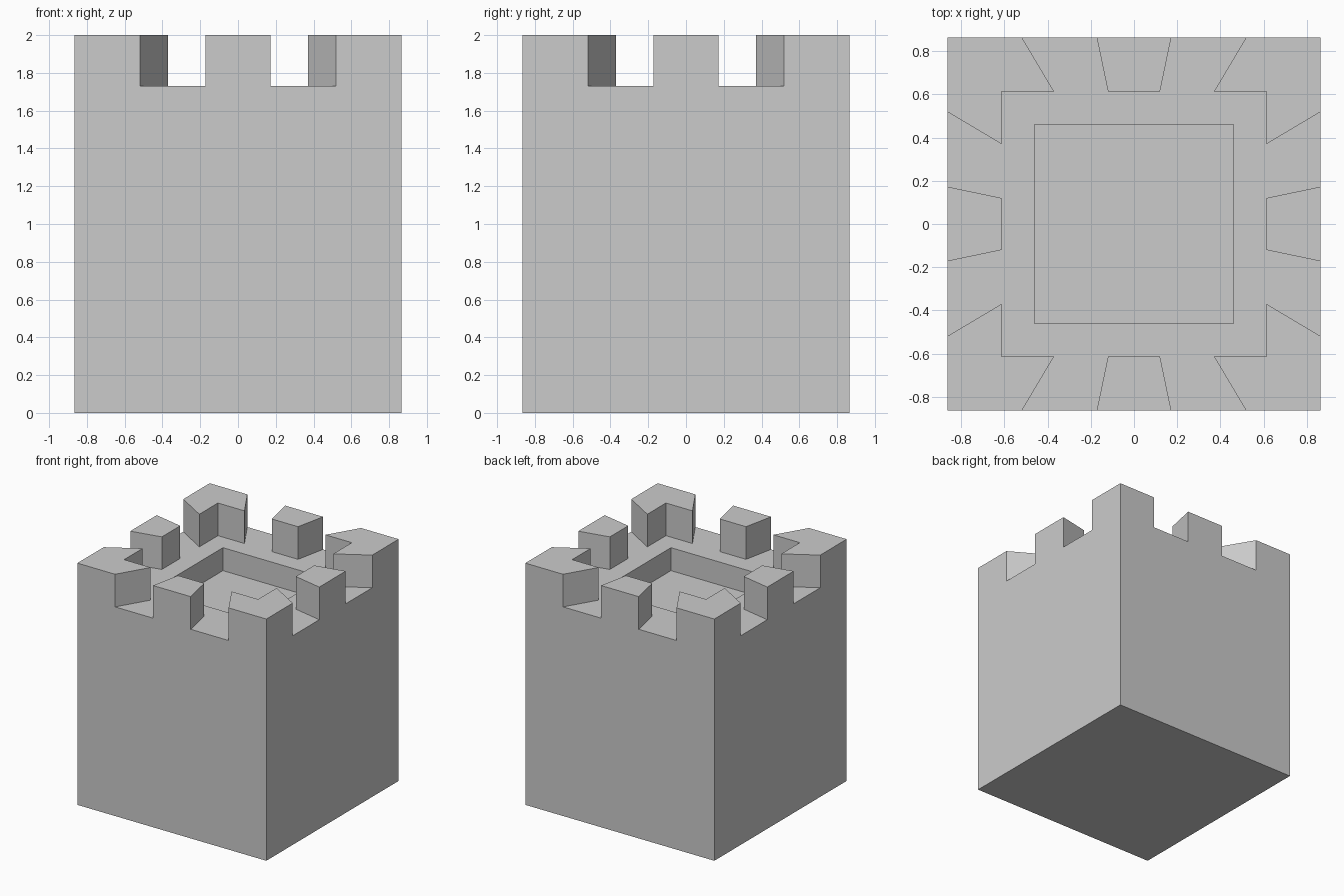
import bpy, bmesh

if "Cube" in bpy.data.objects:
    bpy.data.objects.remove(bpy.data.objects["Cube"])

OUT, INN, PIT = 0.865, 0.613, 0.46       # half widths: outer wall, parapet inside, pit
DECK, TOP, FLOOR = 1.73, 2.0, 1.54       # heights: deck, merlon tops, pit floor
OUT_CUTS = [-0.52, -0.173, 0.173, 0.52]  # gaps flare inwards
INN_CUTS = [-0.37, -0.12, 0.12, 0.37]

bm = bmesh.new()


def square_loop(half, z, cuts=()):
    """Counter-clockwise square of vertices, each side split at the cuts."""
    side = [(-half, -half)] + [(c, -half) for c in cuts]
    verts = []
    for _ in range(4):
        verts += [bm.verts.new((x, y, z)) for x, y in side]
        side = [(-y, x) for x, y in side]
    return verts


base = square_loop(OUT, 0)
outer = square_loop(OUT, DECK, OUT_CUTS)
inner = square_loop(INN, DECK, INN_CUTS)
pit_rim = square_loop(PIT, DECK)
pit_floor = square_loop(PIT, FLOOR)

# Walls, deck and pit
for s in range(4):
    n = (s + 1) % 4
    along = [(s * 5 + i) % 20 for i in range(6)]
    bm.faces.new([base[s], base[n]] + [outer[i] for i in reversed(along)])
    bm.faces.new([inner[i] for i in along] + [pit_rim[n], pit_rim[s]])
    bm.faces.new([pit_rim[s], pit_rim[n], pit_floor[n], pit_floor[s]])
bm.faces.new(pit_floor)
bm.faces.new(list(reversed(base)))

# Parapet ring: segments 0, 2 and 4 of each side rise as merlons
merlons = []
for i in range(20):
    j = (i + 1) % 20
    face = bm.faces.new([outer[i], outer[j], inner[j], inner[i]])
    if i % 5 in (0, 2, 4):
        merlons.append(face)

bm.normal_update()
raised = bmesh.ops.extrude_face_region(bm, geom=merlons)
for v in raised["geom"]:
    if isinstance(v, bmesh.types.BMVert):
        v.co.z = TOP
leftover = [f for f in merlons if f.is_valid and all(v.co.z < TOP for v in f.verts)]
if leftover:
    bmesh.ops.delete(bm, geom=leftover, context="FACES")
bmesh.ops.recalc_face_normals(bm, faces=bm.faces[:])

mesh = bpy.data.meshes.new("castle_tower")
bm.to_mesh(mesh)
bm.free()
tower = bpy.data.objects.new("castle_tower", mesh)
bpy.context.collection.objects.link(tower)
